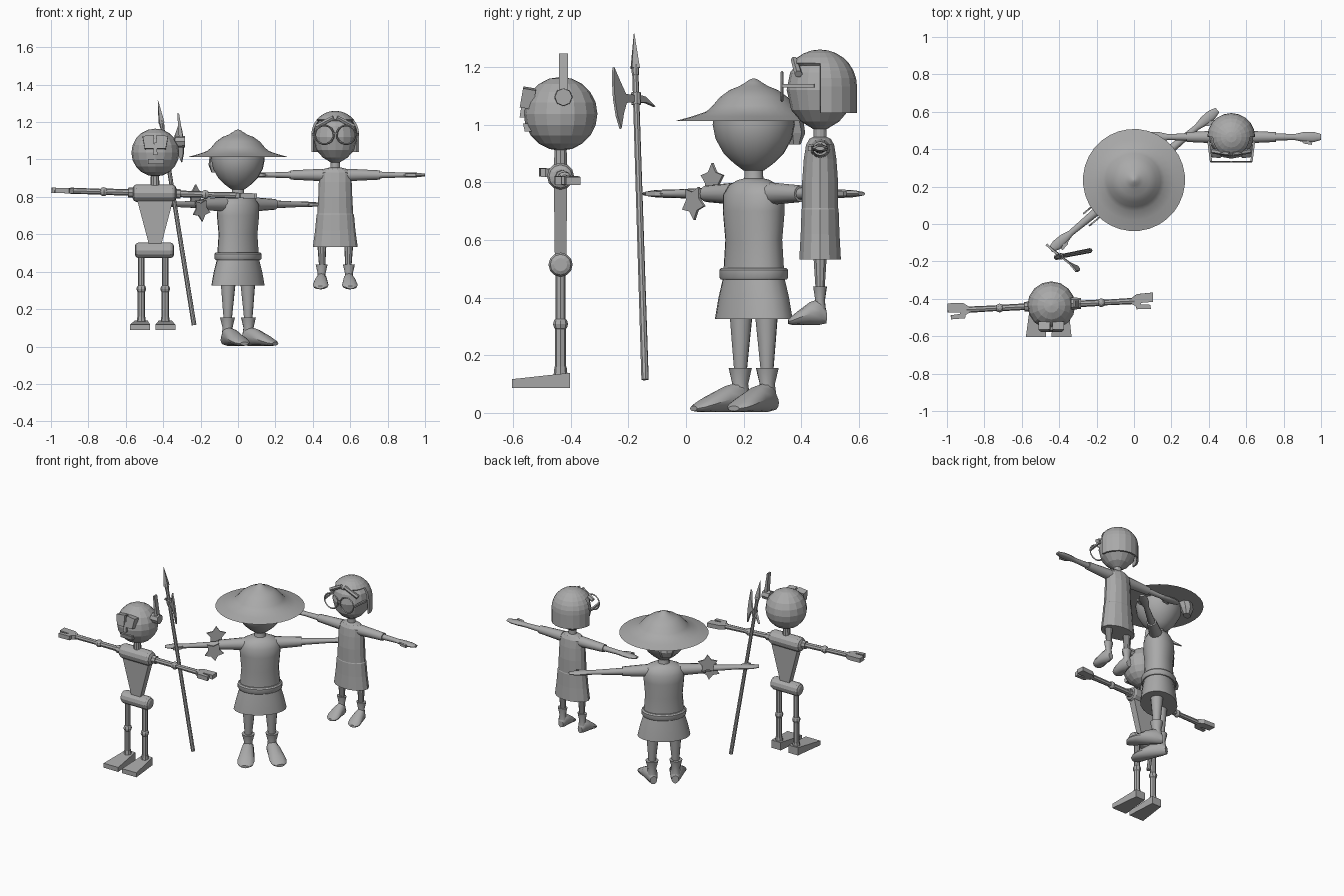
import bpy, bmesh, math
from mathutils import Matrix, Vector

if "Cube" in bpy.data.objects:
    bpy.data.objects.remove(bpy.data.objects["Cube"])

grey = bpy.data.materials.new("plain grey")
grey.diffuse_color = (0.4, 0.4, 0.4, 1)
grey.use_nodes = True
grey.node_tree.nodes["Principled BSDF"].inputs["Base Color"].default_value = grey.diffuse_color
T = lambda x, y, z: Matrix.Translation((x, y, z))
R = lambda deg, ax: Matrix.Rotation(math.radians(deg), 4, ax)
UPRIGHT = R(90, 'X')          # puts a flat outline into the x-z plane


def finish(name, bm, M, smooth):
    bm.transform(M)
    bmesh.ops.recalc_face_normals(bm, faces=bm.faces)
    me = bpy.data.meshes.new(name)
    bm.to_mesh(me)
    bm.free()
    me.materials.append(grey)
    if smooth:
        me.shade_smooth()
        me.set_sharp_from_angle(angle=math.radians(38))
    ob = bpy.data.objects.new(name, me)
    bpy.context.collection.objects.link(ob)
    return ob


def loft(name, rings, M, axis='z', n=12, smooth=False):
    """Skin rings (t, u, v, ru, rv) along an axis; n=4 makes tapered boxes."""
    bm = bmesh.new()
    k, ph = (math.sqrt(2), math.pi / 4) if n == 4 else (1, 0)
    loops = []
    for t, u, v, ru, rv in rings:
        loop = []
        for i in range(n):
            a = ph + 2 * math.pi * i / n
            p, q = u + ru * k * math.cos(a), v + rv * k * math.sin(a)
            loop.append(bm.verts.new({'z': (p, q, t), 'x': (t, p, q), 'y': (p, t, q)}[axis]))
        loops.append(loop)
    for a, b in zip(loops, loops[1:]):
        for i in range(n):
            bm.faces.new((a[i], a[(i + 1) % n], b[(i + 1) % n], b[i]))
    bm.faces.new(loops[0])
    bm.faces.new(loops[-1])
    return finish(name, bm, M, smooth)


def turned(name, prof, M, n=16, smooth=False):
    return loft(name, [(z, 0, 0, rx, ry) for z, rx, ry in prof], M, n=n, smooth=smooth)


def rod(name, p, q, r1, r2, M, n=8, smooth=False):
    p, q = Vector(p), Vector(q)
    B = M @ Matrix.Translation(p) @ (q - p).to_track_quat('Z', 'Y').to_matrix().to_4x4()
    return turned(name, [(0, r1, r1), ((q - p).length, r2, r2)], B, n, smooth)


def plate(name, pts, thick, M):
    bm = bmesh.new()
    lo, hi = [[bm.verts.new((x, y, z)) for x, y in pts] for z in (-thick / 2, thick / 2)]
    bm.faces.new(lo)
    bm.faces.new(hi)
    for i in range(len(pts)):
        j = (i + 1) % len(pts)
        bm.faces.new((lo[i], lo[j], hi[j], hi[i]))
    return finish(name, bm, M, False)


def ball(name, c, r, M, seg=16, rings=10):
    bm = bmesh.new()
    bmesh.ops.create_uvsphere(bm, u_segments=seg, v_segments=rings, radius=r)
    return finish(name, bm, M @ T(*c), False)


def ring(name, c, r, minor, M, n=18):
    bm = bmesh.new()
    P = [[bm.verts.new(((r + minor * math.cos(b)) * math.cos(a), minor * math.sin(b),
                        (r + minor * math.cos(b)) * math.sin(a)))
          for b in (k * math.pi / 2 for k in range(4))] for a in (2 * math.pi * i / n for i in range(n))]
    for i in range(n):
        for k in range(4):
            bm.faces.new((P[i][k], P[(i + 1) % n][k], P[(i + 1) % n][(k + 1) % 4], P[i][(k + 1) % 4]))
    return finish(name, bm, M @ T(*c), False)


def boot(name, M):
    loft(name + "_shaft", [(.155, 0, 0, .04, .04), (.10, 0, 0, .026, .028), (.05, 0, 0, .032, .036)], M, smooth=True)
    loft(name + "_foot", [(.037, 0, .035, .022, .026), (0, 0, .055, .036, .052), (-.06, 0, .048, .044, .045),
                          (-.13, 0, .03, .053, .027), (-.165, 0, .02, .046, .017), (-.185, 0, .015, .025, .009)],
         M, 'y', smooth=True)


def arm(name, M, s, shoulder, sleeve, wrist, z, rs):
    """Sleeve, forearm and a flat hand with thumb, reaching out along x."""
    loft(name + "_sleeve", [(s * shoulder, 0, z, rs * 1.2, rs * 1.15), (s * sleeve, 0, z, rs * .9, rs * .85)], M, 'x', smooth=True)
    loft(name + "_forearm", [(s * (sleeve - .03), 0, z, rs * .7, rs * .65), (s * wrist, 0, z, .016, .014),
                             (s * (wrist + .05), 0, z, .027, .014), (s * (wrist + .10), 0, z, .028, .012),
                             (s * (wrist + .142), 0, z, .016, .007)], M, 'x', smooth=True)
    plate(name + "_thumb", [(s * (wrist + a), b) for a, b in ((.02, -.008), (.05, -.035), (.095, -.042), (.095, -.03), (.06, -.015))],
          .016, M @ T(0, 0, z))


# ---- robot ----
A = T(-.447, -.435, 0)
ball("robot_head", (.005, 0, 1.037), .128, A)
for s in (-1, 1):
    plate("robot_goggle", [(s * .006, .037), (s * .068, .03), (s * .056, -.037), (s * .006, -.037)], .045,
          A @ T(.005, -.113, 1.092) @ R(-10, 'X') @ UPRIGHT)
loft("robot_nose", [(1.09, .005, -.122, .005, .01), (1.025, .005, -.13, .012, .012)], A, n=4)
loft("robot_mouth", [(.975, .008, -.112, .043, .012), (1.003, .008, -.118, .043, .012)], A, n=4)
rod("robot_ear", (.11, .01, 1.095), (.163, .01, 1.095), .032, .03, A)
loft("robot_antenna", [(1.09, .145, .01, .012, .015), (1.247, .127, .01, .005, .015)], A, n=4)
rod("robot_neck", (.003, 0, .84), (.003, 0, .93), .024, .022, A, 10)
for part, z, r, w in (("chest", .82, .047, .117), ("hips", .514, .042, .105)):
    loft("robot_" + part, [(e * w * k, 0, z, r * f, r * f) for e, k, f in
                           ((-1, 1, .55), (-1, .94, .85), (-1, .82, 1), (1, .82, 1), (1, .94, .85), (1, 1, .55))], A, 'x', 12)
loft("robot_torso", [(.545, .004, 0, .033, .02), (.79, .004, 0, .098, .023)], A, n=4)
ARMS = A @ T(0, 0, .82) @ R(3, 'Z') @ R(1.6, 'Y')
for s in (-1, 1):
    x = s * .064 - .006
    rod("robot_thigh", (x, 0, .48), (x, 0, .31), .018, .018, A)
    ball("robot_knee", (x, 0, .308), .026, A, 8, 6)
    rod("robot_shin", (x, 0, .31), (x, 0, .12), .019, .019, A)
    rod("robot_ankle", (x, 0, .125), (x, 0, .16), .025, .021, A)
    loft("robot_foot", [(.033, x, .113, .034, .026), (-.168, x - .003 + s * .004, .102, .054, .015)], A, 'y', 4)
    rod("robot_upper_arm", (s * .1, 0, 0), (s * .275, 0, 0), .018, .017, ARMS)
    ball("robot_elbow", (s * .272, 0, 0), .024, ARMS, 8, 6)
    rod("robot_forearm", (s * .275, 0, 0), (s * .45, 0, 0), .015, .017, ARMS)
    rod("robot_shoulder_ring", (s * .115, 0, 0), (s * .14, 0, 0), .026, .026, ARMS)
    plate("robot_hand", [(s * (.435 + a), b) for a, b in
                         ((0, -.016), (.02, -.028), (.025, -.045), (.1, -.047), (.1, -.025), (.05, -.02),
                          (.05, -.012), (.115, -.01), (.115, .04), (.03, .036), (0, .016))], .028, ARMS)

# ---- figure with the wide hat, turned 40 degrees ----
B = T(0, .235, 0) @ R(40, 'Z')
turned("hat", [(1.012, .273, .273), (1.028, .215, .215), (1.045, .165, .165), (1.065, .143, .143), (1.095, .118, .118),
               (1.12, .083, .083), (1.133, .05, .05), (1.145, .03, .03), (1.156, .014, .014), (1.16, .002, .002)], B, 32, True)
turned("hat_head", [(.84, .035, .035), (.865, .07, .068), (.90, .106, .104), (.95, .134, .132), (1.0, .144, .142),
                    (1.05, .138, .136)], B, 20, True)
loft("hat_back_hair", [(.93, 0, .175, .035, .022), (.97, 0, .175, .05, .04), (1.03, 0, .16, .05, .045)], B, n=8)
turned("hat_neck", [(.79, .045, .042), (.82, .033, .033), (.87, .033, .033)], B, 12, True)
turned("tunic", [(.47, .125, .092), (.6, .115, .086), (.70, .124, .095), (.755, .128, .09), (.79, .105, .072),
                 (.808, .06, .05), (.814, .03, .03)], B, 20, True)
turned("belt", [(.462, .131, .102), (.47, .137, .107), (.495, .137, .107), (.503, .129, .1)], B, 20, True)
turned("skirt", [(.325, .162, .112), (.40, .145, .104), (.475, .122, .092)], B, 20, True)
for s in (-1, 1):
    arm("hat_arm", B, s, .09, .255, .44, .76, .034)
    loft("hat_leg", [(.36, s * .068, 0, .042, .042), (.25, s * .07, 0, .032, .032), (.12, s * .072, 0, .02, .02)], B, smooth=True)
    boot("hat_boot", B @ T(s * .073, 0, 0) @ R(s * 11, 'Z'))
# star ornaments before and behind the arm
for lx, ly, lz, turn in ((-.265, .036, .805, 90), (-.285, -.034, .73, 60)):
    star = [((.062 if i % 2 == 0 else .036) * math.cos(math.radians(turn + 36 * i)),
             (.062 if i % 2 == 0 else .036) * math.sin(math.radians(turn + 36 * i))) for i in range(10)]
    plate("star", star, .009, B @ T(lx, ly, lz) @ UPRIGHT)

# ---- pole weapon ----
I = Matrix()
foot, tip = Vector((-.235, -.142, .115)), Vector((-.428, -.18, 1.315))
at = lambda t: foot.lerp(tip, t)
rod("pole", at(0), at(.9), .013, .011, I)
rod("spear_collar", at(.88), at(.91), .012, .015, I)
rod("spear_point", at(.9), at(1), .014, .001, I, 4)
c, d = at(.812), Vector((.79, -.61, 0)).normalized()
up = (tip - foot).normalized()
up = (up - d * up.dot(d)).normalized()
nrm = d.cross(up)
F = Matrix((d, up, nrm)).transposed().to_4x4()
F.translation = c
plate("axe_blade", [(0, .012), (.06, .016), (.085, .06), (.112, .11), (.122, .06), (.126, 0), (.12, -.06), (.105, -.105),
                    (.082, -.05), (.06, -.014), (0, -.012)], .009, F)
plate("axe_spike", [(0, .016), (-.05, .006), (-.1, -.028), (-.05, -.014), (0, -.014)], .012, F)
rod("axe_collar", at(.795), at(.83), .017, .017, I)

# ---- figure with round glasses ----
C = T(.52, .465, 0)
turned("glasses_head", [(.985, .025, .025), (1.01, .066, .066), (1.05, .101, .1), (1.12, .118, .116), (1.18, .106, .104),
                        (1.225, .07, .07), (1.245, .01, .01)], C, 16)
# bobbed hair: sphere shell with an opening for the face
bm = bmesh.new()
bmesh.ops.create_uvsphere(bm, u_segments=20, v_segments=14, radius=.117)
for v in bm.verts:
    h = math.hypot(v.co.x, v.co.y)
    if v.co.z < 0 and h > .01:
        v.co.x *= .117 / h
        v.co.y *= .117 / h
cut = [f for f in bm.faces if f.calc_center_median().z < -.085
       or (f.calc_center_median().y < -.015 and f.calc_center_median().z < .07)]
bmesh.ops.delete(bm, geom=cut, context='FACES')
hair = finish("hair", bm, C @ T(0, 0, 1.132), False)
m = hair.modifiers.new("thickness", 'SOLIDIFY')
m.thickness, m.offset = .011, 1
# spectacles
for s in (-1, 1):
    ring("lens_frame", (s * .058, -.132, 1.132), .05, .005, C)
    rod("temple", (s * .108, -.132, 1.135), (s * .122, -.02, 1.135), .006, .006, C, 4)
    rod("fringe", (s * .01, -.09, 1.225), (s * .1, -.075, 1.175), .012, .014, C, 6)
rod("glasses_bridge", (-.012, -.132, 1.14), (.012, -.132, 1.14), .005, .005, C, 4)
turned("glasses_neck", [(.93, .038, .034), (.955, .025, .023), (1.01, .024, .022)], C, 12)
turned("dress", [(.532, .12, .074), (.62, .108, .069), (.705, .1, .066), (.71, .096, .064), (.80, .091, .064), (.88, .088, .058),
                 (.93, .088, .05), (.95, .06, .038), (.957, .03, .025)], C, 14)
for s in (-1, 1):
    arm("glasses_arm", C, s, .065, .24, .338, .917, .029)
    loft("glasses_leg", [(.57, s * .072, 0, .026, .026), (.42, s * .07, 0, .016, .016)], C, n=10)
    boot("glasses_boot", C @ T(s * .073, 0, .303) @ R(s * 4, 'Z') @ Matrix.Diagonal((.8, .6, .87, 1)))
